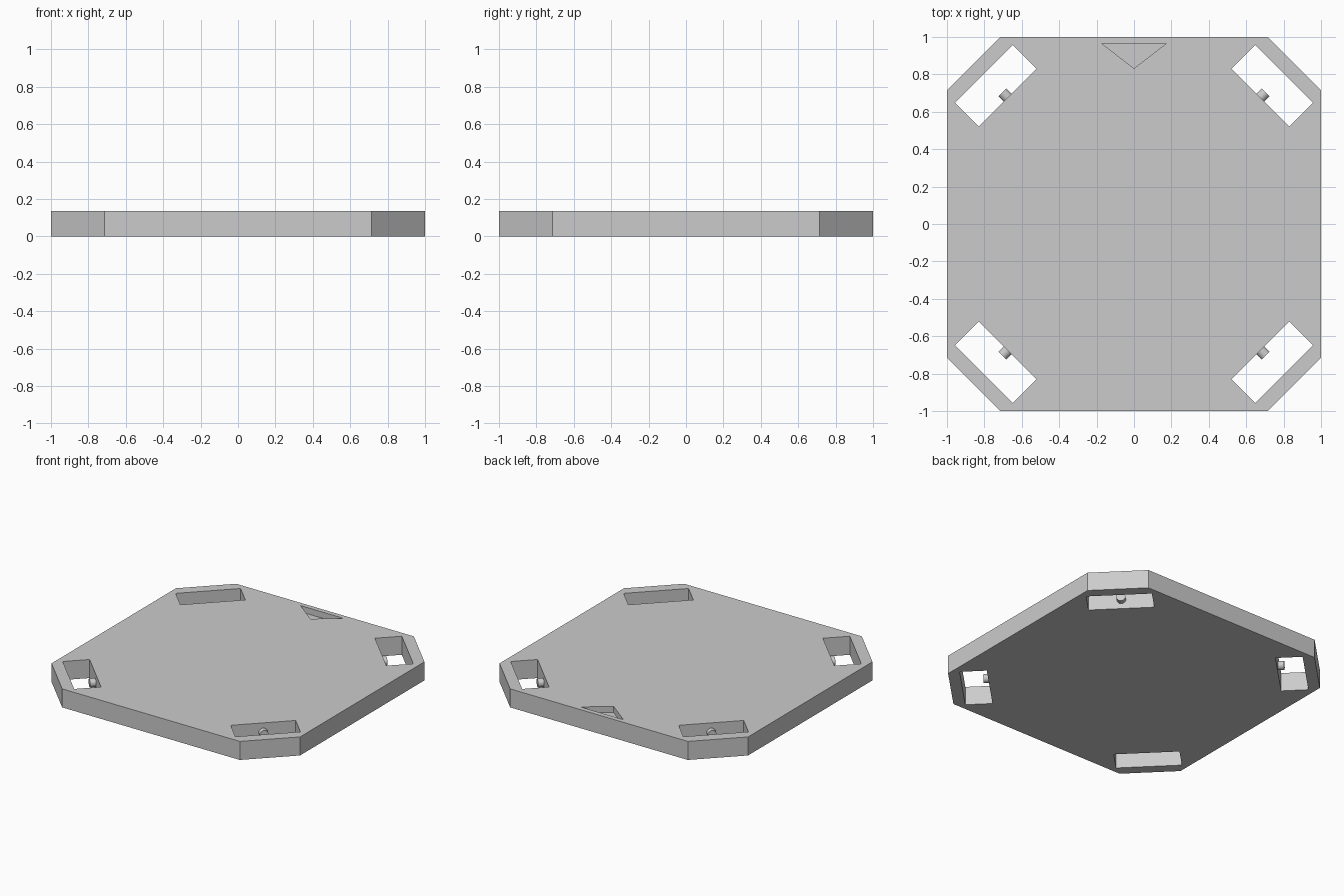
import bpy, bmesh, math
from mathutils import Matrix

if "Cube" in bpy.data.objects:
    bpy.data.objects.remove(bpy.data.objects["Cube"])

T = 0.135            # plate thickness
C = 0.715            # where the corner chamfers start
SLOT_MID = 1.045     # slot centre distance along the diagonal
SLOT_W, SLOT_L = 0.18, 0.435
PIN_R, PIN_OUT = 0.03, 0.04


def prism(name, pts, z0, z1):
    bm = bmesh.new()
    face = bm.faces.new([bm.verts.new((x, y, z0)) for x, y in pts])
    ext = bmesh.ops.extrude_face_region(bm, geom=[face])
    top = [v for v in ext["geom"] if isinstance(v, bmesh.types.BMVert)]
    bmesh.ops.translate(bm, verts=top, vec=(0, 0, z1 - z0))
    bmesh.ops.recalc_face_normals(bm, faces=bm.faces)
    return finish(name, bm)


def finish(name, bm):
    mesh = bpy.data.meshes.new(name)
    bm.to_mesh(mesh)
    bm.free()
    ob = bpy.data.objects.new(name, mesh)
    bpy.context.collection.objects.link(ob)
    return ob


def cut(target, cutter):
    mod = target.modifiers.new("cut", "BOOLEAN")
    mod.operation, mod.solver, mod.object = "DIFFERENCE", "EXACT", cutter
    bpy.context.view_layer.objects.active = target
    bpy.ops.object.modifier_apply(modifier=mod.name)
    bpy.data.objects.remove(cutter)


# Octagonal base plate
plate = prism("base_plate", [(-C, -1), (C, -1), (1, -C), (1, C),
                             (C, 1), (-C, 1), (-1, C), (-1, -C)], 0, T)

# Shallow triangular direction mark at the back edge
cut(plate, prism("mark_cutter", [(-0.172, 0.965), (0, 0.832), (0.172, 0.965)],
                 T - 0.045, T + 0.1))

# Wheel slots through the corners, each with a short axle pin on its inner wall
a, b = SLOT_MID - SLOT_W / 2, SLOT_MID + SLOT_W / 2
h = SLOT_L / 2
for i, side in enumerate(("back_right", "back_left", "front_left", "front_right")):
    ang = math.radians(45 + 90 * i)
    rot = Matrix.Rotation(ang, 4, "Z")
    slot = prism("slot_cutter", [(a, -h), (b, -h), (b, h), (a, h)], -0.1, T + 0.1)
    slot.data.transform(rot)
    cut(plate, slot)

    bm = bmesh.new()
    bmesh.ops.create_cone(bm, cap_ends=True, segments=32, radius1=PIN_R,
                          radius2=PIN_R, depth=PIN_OUT + 0.01)
    mid = a + (PIN_OUT - 0.01) / 2
    bm.transform(rot @ Matrix.Translation((mid, 0, T / 2))
                 @ Matrix.Rotation(math.pi / 2, 4, "Y"))
    pin = finish("axle_pin_" + side, bm)
    bpy.ops.object.select_all(action="DESELECT")
    pin.select_set(True)
    bpy.context.view_layer.objects.active = pin
    bpy.ops.object.shade_smooth_by_angle()
